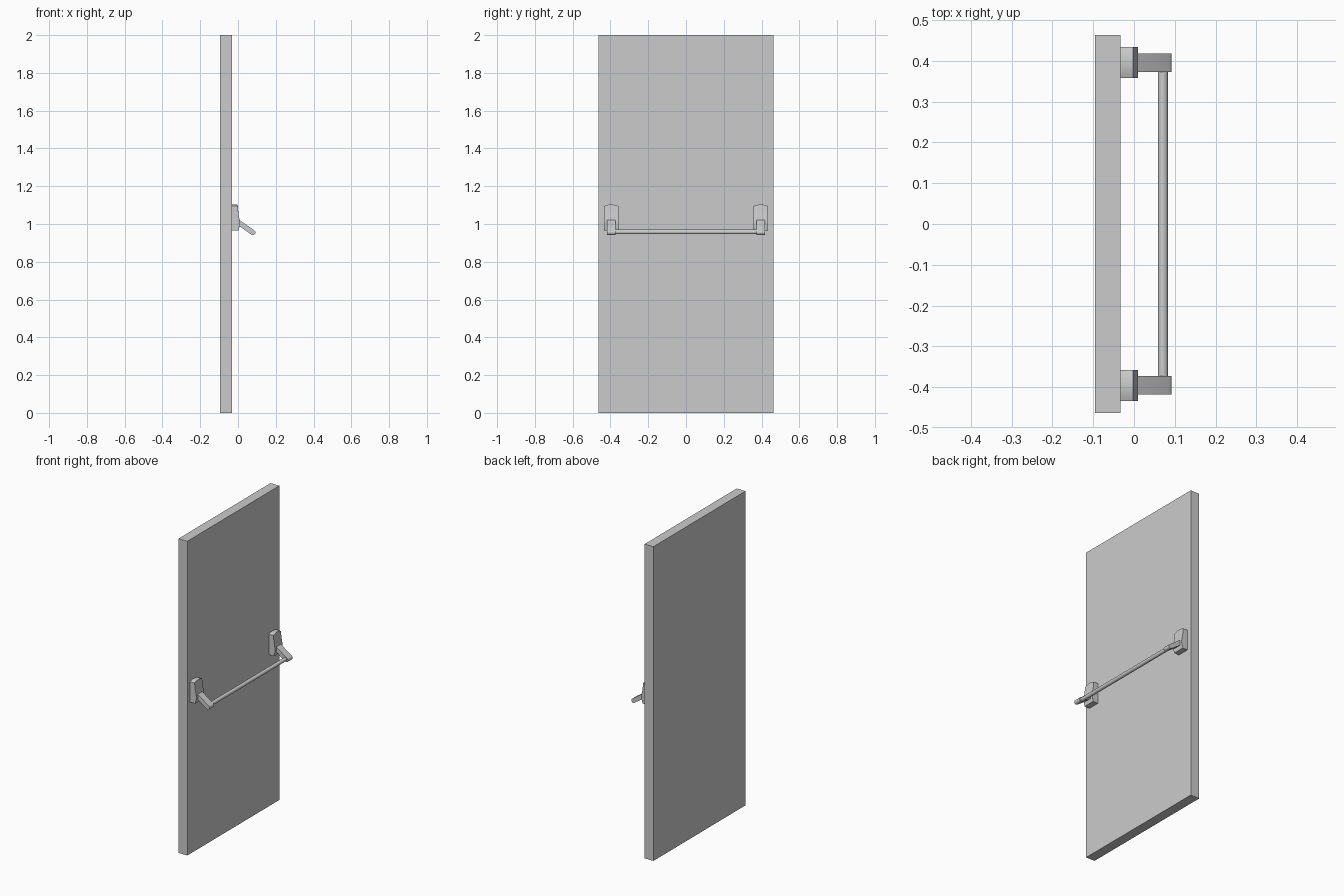
import bpy, bmesh, math
from mathutils import Vector

if "Cube" in bpy.data.objects:
    bpy.data.objects.remove(bpy.data.objects["Cube"])

def loft(name, sections):
    # Skin closed sections of equal length and cap both ends
    bm = bmesh.new()
    rings = [[bm.verts.new(p) for p in s] for s in sections]
    n = len(rings[0])
    for a, b in zip(rings, rings[1:]):
        for i in range(n):
            bm.faces.new((a[i], a[(i + 1) % n], b[(i + 1) % n], b[i]))
    bm.faces.new(rings[0])
    bm.faces.new(rings[-1][::-1])
    bmesh.ops.recalc_face_normals(bm, faces=bm.faces)
    me = bpy.data.meshes.new(name)
    bm.to_mesh(me)
    bm.free()
    ob = bpy.data.objects.new(name, me)
    bpy.context.collection.objects.link(ob)
    bpy.context.view_layer.objects.active = ob
    ob.select_set(True)
    bpy.ops.object.shade_smooth_by_angle(angle=math.radians(35))
    ob.select_set(False)
    return ob

# Door leaf
bpy.ops.mesh.primitive_cube_add(size=1, location=(-0.064, 0, 1))
door = bpy.context.object
door.name = "door_leaf"
door.scale = (0.062, 0.926, 2)

# Arm outline: rounded bar sloping down from the housing
start, end, r = Vector((0.0, 1.01)), Vector((0.079, 0.955)), 0.0135
d = (end - start).normalized()
up = Vector((-d.y, d.x))
arm = [start - up * r, start + up * r]
for k in range(9):
    a = math.pi / 2 - math.pi * k / 8
    arm.append(end + up * r * math.sin(a) + d * r * math.cos(a))

for side, label in ((-1, "left"), (1, "right")):
    # Housing with gently arched top and wedge front
    cols = []
    for k in range(9):
        t = -1 + k / 4
        top = 1.103 - 0.008 * t * t
        y = side * 0.396 + 0.038 * t
        prof = [(-0.034, 0.965), (-0.034, top), (-0.002, top),
                (0.003, 1.05), (0.01, 1.015), (0.01, 0.995), (0.002, 0.965)]
        cols.append([(x, y, z) for x, z in prof])
    loft(label + "_housing", cols)
    # Lever arm
    loft(label + "_arm", [[(p.x, side * 0.395 + s * 0.023, p.y) for p in arm] for s in (-1, 1)])

# Push bar between the arms
bar = [[(0.071 + 0.0122 * math.cos(2 * math.pi * k / 24), y,
         0.958 + 0.0122 * math.sin(2 * math.pi * k / 24)) for k in range(24)]
       for y in (-0.375, 0.375)]
loft("push_bar", bar)
